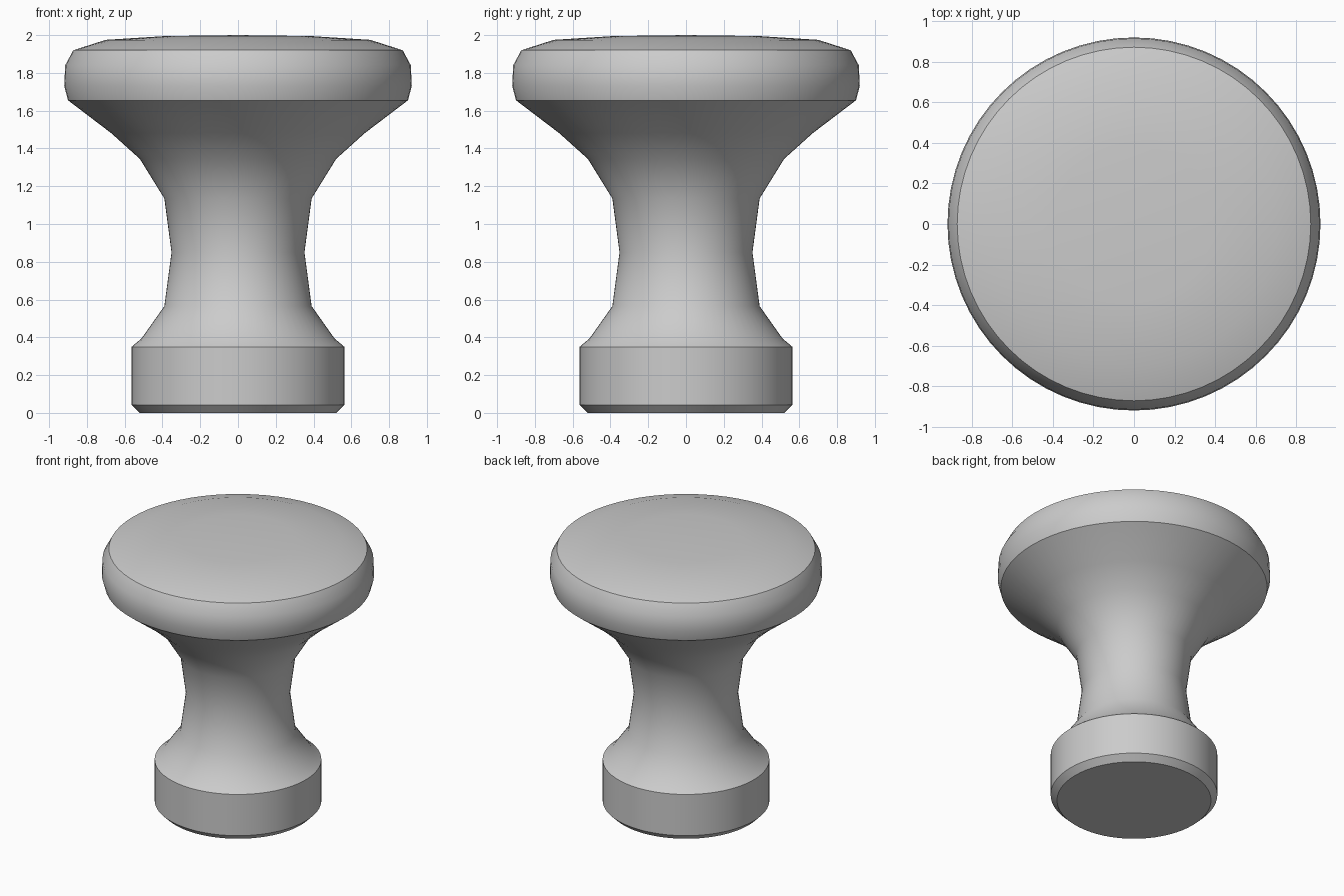
import bpy
import bmesh
import math
from mathutils import Matrix

cube = bpy.data.objects.get("Cube")
if cube:
    bpy.data.objects.remove(cube, do_unlink=True)

# Plain grey finish
grey = bpy.data.materials.new("light_grey")
grey.use_nodes = True
colour = (0.6, 0.6, 0.6, 1)
grey.diffuse_color = colour
grey.node_tree.nodes["Principled BSDF"].inputs["Base Color"].default_value = colour

# Profile sections as (radius, height), from the foot up
foot = [(0, 0), (0.52, 0), (0.563, 0.043), (0.563, 0.35)]
stem = [(0.51, 0.395), (0.39, 0.565), (0.352, 0.85), (0.39, 1.135), (0.52, 1.345)]
flare = [(0.67, 1.48), (0.90, 1.655)]
head = [(0.92, 1.73), (0.915, 1.84), (0.872, 1.92), (0.70, 1.975), (0.385, 1.995), (0, 2)]


def lathe(name, profile, segments, material):
    """Spin a profile around the z axis into a closed solid."""
    bm = bmesh.new()
    verts = [bm.verts.new((r, 0, z)) for r, z in profile]
    edges = [bm.edges.new(pair) for pair in zip(verts, verts[1:])]
    bmesh.ops.spin(bm, geom=verts + edges, cent=(0, 0, 0), axis=(0, 0, 1),
                   angle=math.tau, steps=segments, use_merge=False)
    bmesh.ops.remove_doubles(bm, verts=bm.verts, dist=0.0005)
    bmesh.ops.recalc_face_normals(bm, faces=bm.faces)
    mesh = bpy.data.meshes.new(name)
    bm.to_mesh(mesh)
    bm.free()
    mesh.materials.append(material)
    obj = bpy.data.objects.new(name, mesh)
    bpy.context.collection.objects.link(obj)
    return obj


knob = lathe("turned_knob", foot + stem + flare + head, 64, grey)

# Smooth curves with crisp rims
bpy.ops.object.select_all(action="DESELECT")
knob.select_set(True)
bpy.context.view_layer.objects.active = knob
bpy.ops.object.shade_smooth_by_angle(angle=math.radians(30))
